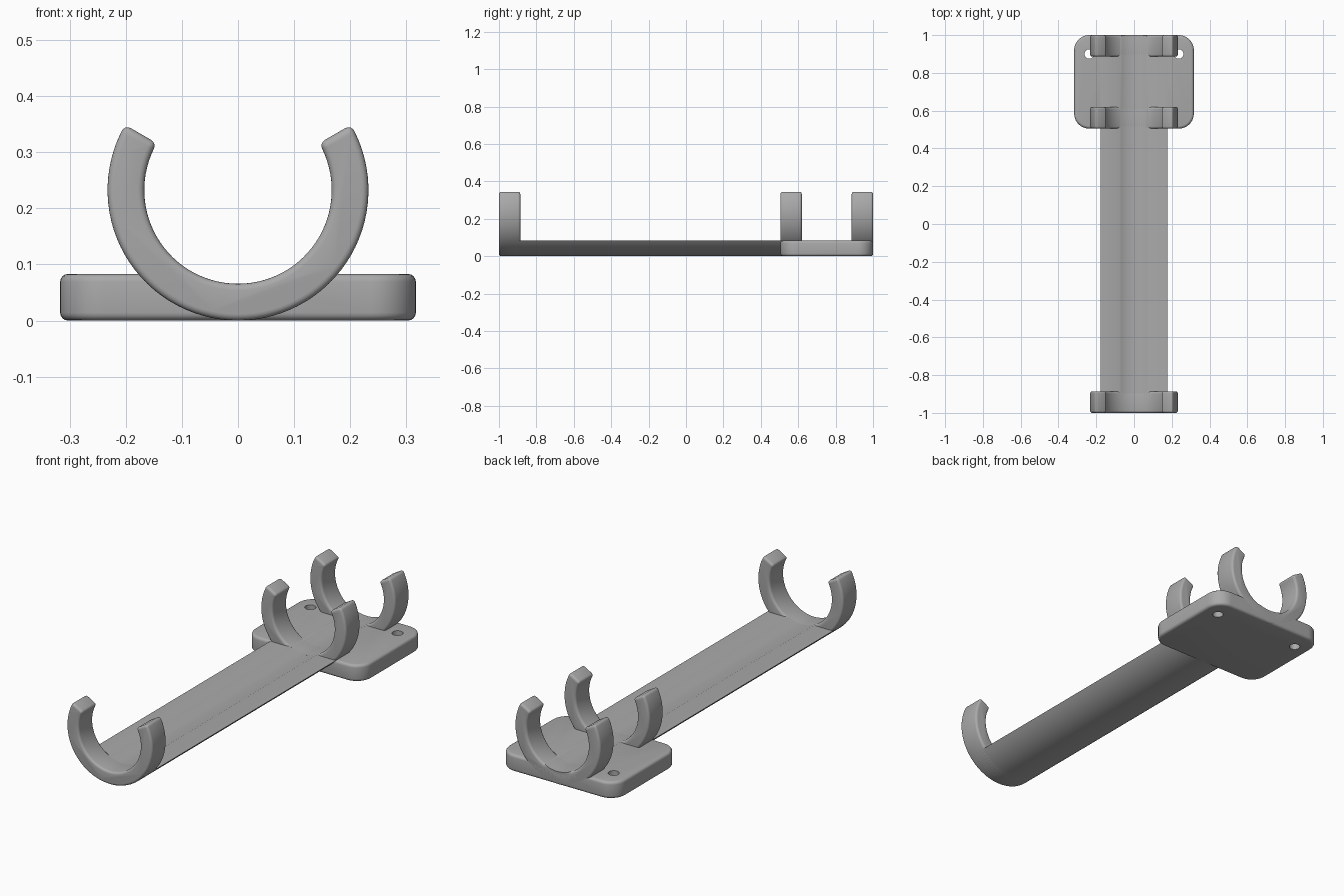
import bpy
import bmesh
from math import sin, cos, radians, asin, degrees
from mathutils import Vector

if "Cube" in bpy.data.objects:
    bpy.data.objects.remove(bpy.data.objects["Cube"], do_unlink=True)

OUTER, INNER = 0.2325, 0.167     # ring radii; the ring axis sits at z = OUTER
DECK = 0.083                     # top of the plate and of the rail
CLIP_W = 0.114                   # clip width along y
ROUND = 0.014                    # edge rounding

grey = bpy.data.materials.new("plain grey")
grey.use_nodes = True
colour = (0.4, 0.4, 0.4, 1)
grey.diffuse_color = colour
grey.node_tree.nodes["Principled BSDF"].inputs["Base Color"].default_value = colour


def arc(cx, cy, r, start, end, steps):
    angles = [radians(start + (end - start) * i / steps) for i in range(steps + 1)]
    return [(cx + r * cos(a), cy + r * sin(a)) for a in angles]


def extrude(name, points, direction):
    """Solid made by sweeping a closed outline along a direction."""
    bm = bmesh.new()
    face = bm.faces.new([bm.verts.new(p) for p in points])
    moved = bmesh.ops.extrude_face_region(bm, geom=[face])["geom"]
    bmesh.ops.translate(bm, vec=Vector(direction),
                        verts=[v for v in moved if isinstance(v, bmesh.types.BMVert)])
    bmesh.ops.recalc_face_normals(bm, faces=bm.faces)
    mesh = bpy.data.meshes.new(name)
    bm.to_mesh(mesh)
    bm.free()
    obj = bpy.data.objects.new(name, mesh)
    bpy.context.collection.objects.link(obj)
    mesh.materials.append(grey)
    return obj


def activate(obj):
    bpy.ops.object.select_all(action="DESELECT")
    obj.select_set(True)
    bpy.context.view_layer.objects.active = obj


def soften(obj):
    mod = obj.modifiers.new("rounded edges", "BEVEL")
    mod.width, mod.segments = ROUND, 4
    mod.limit_method, mod.angle_limit = "ANGLE", radians(40)
    activate(obj)
    bpy.ops.object.modifier_apply(modifier=mod.name)


def cut(obj, cutter):
    cutter.hide_render = True
    mod = obj.modifiers.new("cut", "BOOLEAN")
    mod.operation, mod.solver, mod.object = "DIFFERENCE", "EXACT", cutter
    activate(obj)
    bpy.ops.object.modifier_apply(modifier=mod.name)
    bpy.data.objects.remove(cutter, do_unlink=True)


def smooth(obj):
    activate(obj)
    bpy.ops.object.shade_smooth_by_angle(angle=radians(35))


def ring_outline(outer_span, inner_span, steps, y):
    outline = (arc(0, OUTER, OUTER, -90 - outer_span, -90 + outer_span, steps)
               + arc(0, OUTER, INNER, -90 + inner_span, -90 - inner_span, steps))
    return [(x, y, z) for x, z in outline]


# Open ring clips
for name, y in (("front_clip", -1), ("middle_clip", 0.505), ("rear_clip", 1 - CLIP_W)):
    clip = extrude(name, ring_outline(120, 120, 60, y), (0, CLIP_W, 0))
    soften(clip)
    smooth(clip)

# Shallow trough rail joining the clips
drop = OUTER - DECK
spans = [90 - degrees(asin(drop / r)) for r in (OUTER, INNER)]
rail = extrude("trough_rail", ring_outline(*spans, 26, -0.96), (0, 1.92, 0))
smooth(rail)

# Mounting plate with rounded corners
half_x, front, back, corner = 0.317, 0.505, 1.0, 0.08
outline = []
for i, (sx, y) in enumerate(((1, back - corner), (-1, back - corner),
                             (-1, front + corner), (1, front + corner))):
    outline += arc(sx * (half_x - corner), y, corner, 90 * i, 90 * i + 90, 10)
plate = extrude("mounting_plate", [(x, y, 0) for x, y in outline], (0, 0, DECK))
soften(plate)

# Trough through the plate, and two screw holes
channel = [(x, 0.3, z) for x, z in arc(0, OUTER, INNER, 0, 360, 90)[:-1]]
cut(plate, extrude("channel_cutter", channel, (0, 1, 0)))
for side in (-1, 1):
    hole = [(x, y, -0.1) for x, y in arc(side * 0.237, 0.9, 0.025, 0, 360, 32)[:-1]]
    cut(plate, extrude("hole_cutter", hole, (0, 0, 0.3)))
smooth(plate)
